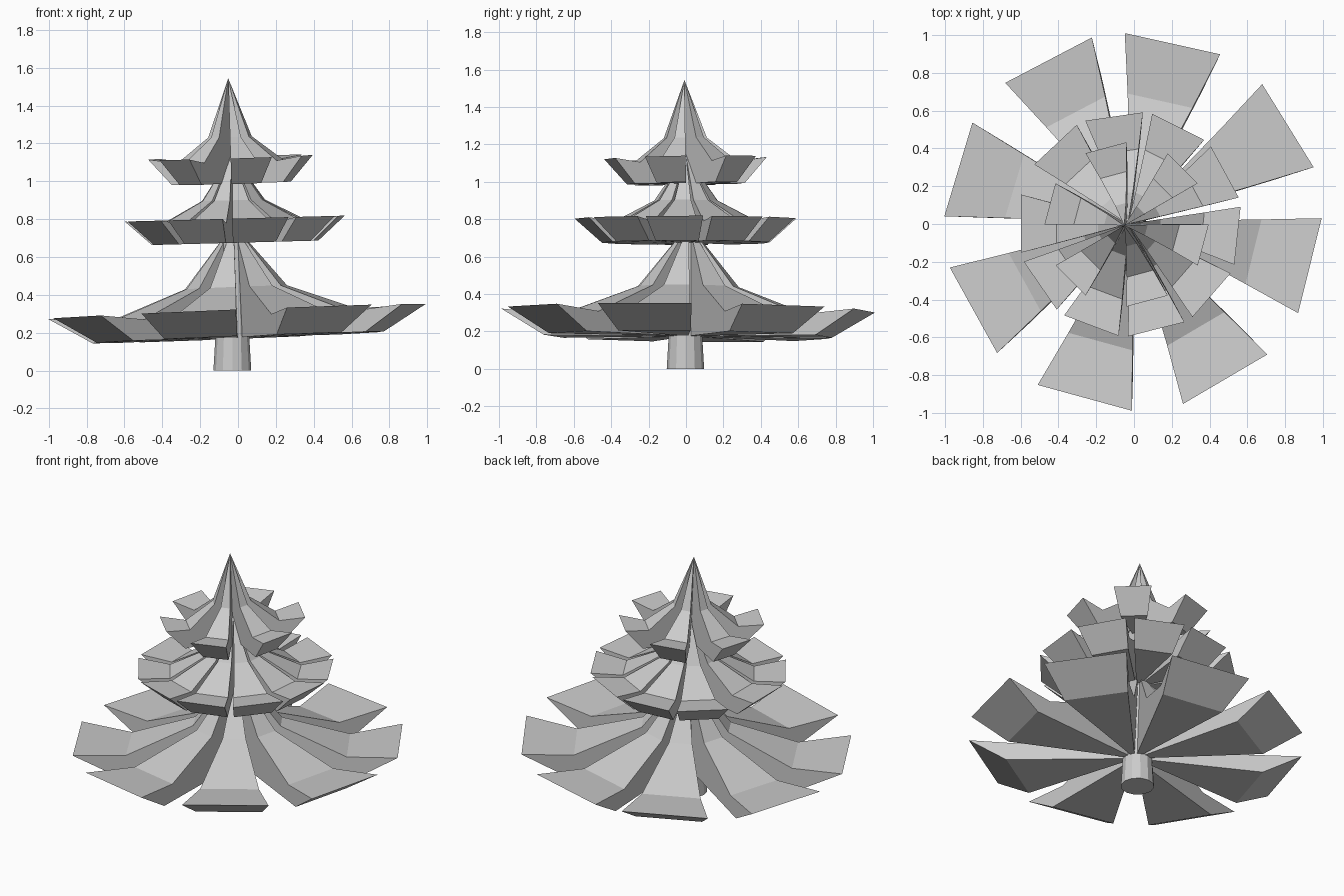
import bpy, bmesh, math
from mathutils import Matrix

if "Cube" in bpy.data.objects:
    bpy.data.objects.remove(bpy.data.objects["Cube"])

grey = bpy.data.materials.new("plain_grey")
grey.diffuse_color = (0.6, 0.6, 0.6, 1)
grey.use_nodes = True
grey.node_tree.nodes["Principled BSDF"].inputs["Base Color"].default_value = grey.diffuse_color


def finish(bm, name):
    bmesh.ops.recalc_face_normals(bm, faces=bm.faces)
    me = bpy.data.meshes.new(name)
    bm.to_mesh(me)
    bm.free()
    me.materials.append(grey)
    ob = bpy.data.objects.new(name, me)
    bpy.context.collection.objects.link(ob)
    return ob


def tier(name, profile, count, first, step, centre, tilt, half=15):
    """Ring of wedge branches: each is a profile swept through 30 degrees.
    The first and last profile points lie on the axis."""
    bm = bmesh.new()
    for k in range(count):
        mid = first + step * k
        sides = []
        apex = bm.verts.new((0, 0, profile[0][1]))
        foot = bm.verts.new((0, 0, profile[-1][1]))
        for a in (math.radians(mid - half), math.radians(mid + half)):
            sides.append([apex] + [bm.verts.new((r * math.cos(a), r * math.sin(a), z))
                                   for r, z in profile[1:-1]] + [foot])
        left, right = sides
        bm.faces.new(left)
        bm.faces.new(right[::-1])
        for i in range(len(profile) - 1):
            quad = [left[i], left[i + 1], right[i + 1], right[i]]
            bm.faces.new(list(dict.fromkeys(quad)))
    ob = finish(bm, name)
    ob.matrix_world = (Matrix.Translation(centre) @ Matrix.Rotation(tilt[1], 4, 'Y')
                       @ Matrix.Rotation(tilt[0], 4, 'X'))
    return ob


# Branch tiers, profiles run apex -> upturned tip -> underside -> axis
tier("lower_branches",
     [(0, .60), (.08, .50), (.27, .265), (.68, .11), (1.0, .138), (.77, 0), (0, 0)],
     8, 77.5, -45.7, (0, .01, .175), (-.01, -.04))
tier("middle_branches",
     [(0, .47), (.17, .225), (.40, .105), (.595, .128), (.45, 0), (0, 0)],
     10, 133, -34.8, (-.02, 0, .675), (0, -.027))
tier("upper_branches",
     [(0, .555), (.115, .245), (.28, .115), (.435, .137), (.315, 0), (0, 0)],
     6, 45, -60, (-.035, 0, .99), (.015, -.03))

# Trunk, tapering up into the branches
bm = bmesh.new()
bmesh.ops.create_cone(bm, cap_ends=True, segments=12, radius1=.1, radius2=.06, depth=.68,
                      matrix=Matrix.Translation((-.03, -.003, .34)))
finish(bm, "trunk")
